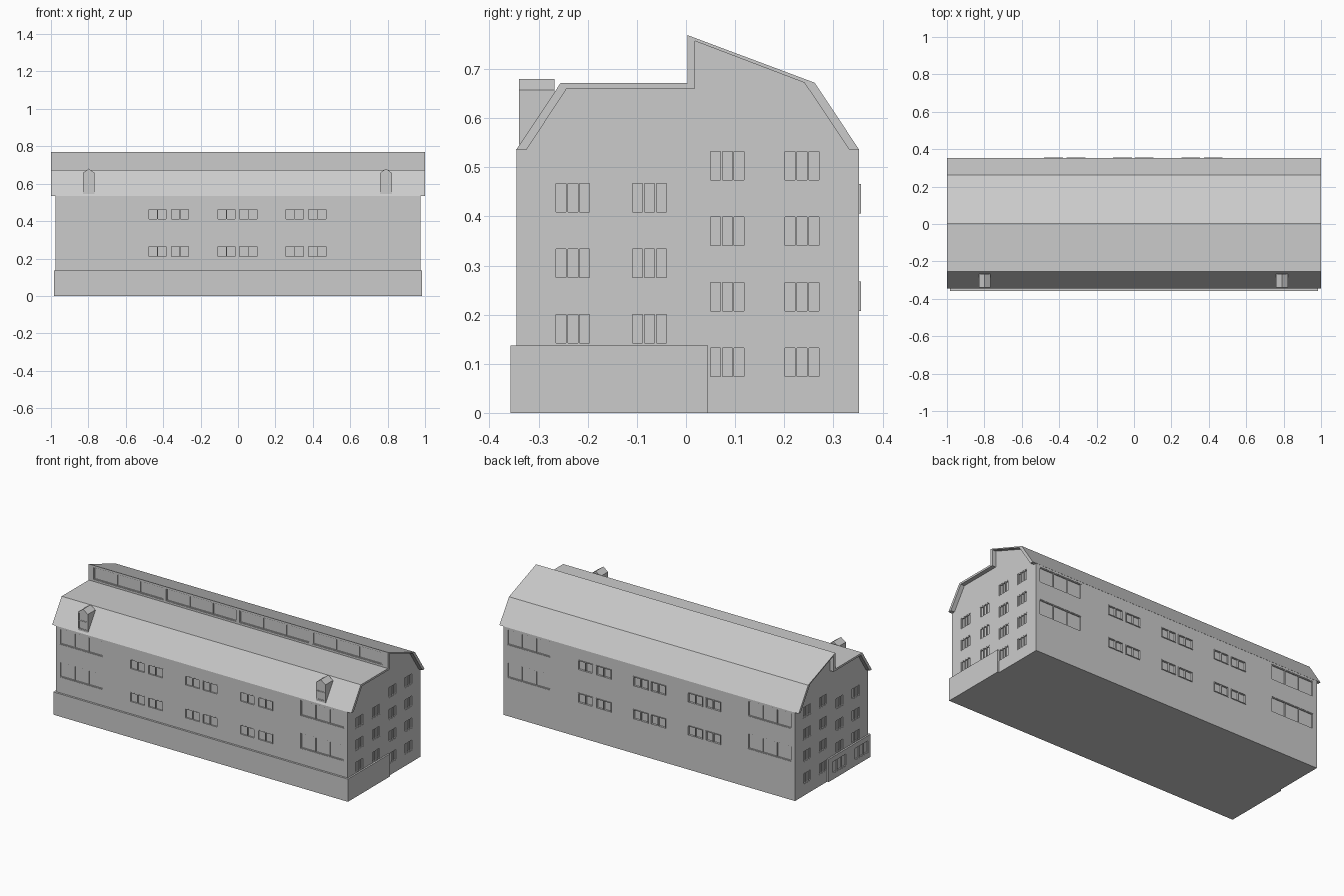
import bpy, bmesh
from mathutils import Matrix, Vector

cube = bpy.data.objects.get("Cube")
if cube:
    bpy.data.objects.remove(cube, do_unlink=True)

grey = bpy.data.materials.new("light_grey")
grey.use_nodes = True
grey.diffuse_color = (0.6, 0.6, 0.6, 1)
grey.node_tree.nodes["Principled BSDF"].inputs["Base Color"].default_value = (0.6, 0.6, 0.6, 1)


def make_object(name, bm):
    bmesh.ops.recalc_face_normals(bm, faces=bm.faces)
    mesh = bpy.data.meshes.new(name)
    bm.to_mesh(mesh)
    bm.free()
    mesh.materials.append(grey)
    obj = bpy.data.objects.new(name, mesh)
    bpy.context.scene.collection.objects.link(obj)
    return obj


def add_box(bm, low, high, frame=Matrix()):
    low, high = Vector(low), Vector(high)
    scale = Matrix.Diagonal((*(high - low), 1))
    bmesh.ops.create_cube(bm, size=1, matrix=frame @ Matrix.Translation((low + high) / 2) @ scale)


def extrude_profile(name, points, axis, start, end):
    """Extrude a closed outline along x (points are y, z) or y (points are x, z)."""
    bm = bmesh.new()
    place = (lambda a, b: (start, a, b)) if axis == "x" else (lambda a, b: (a, start, b))
    face = bm.faces.new([bm.verts.new(place(*p)) for p in points])
    moved = bmesh.ops.extrude_face_region(bm, geom=[face])["geom"]
    step = (end - start, 0, 0) if axis == "x" else (0, end - start, 0)
    bmesh.ops.translate(bm, vec=step, verts=[v for v in moved if isinstance(v, bmesh.types.BMVert)])
    return make_object(name, bm)


def wall_frame(across, normal, origin):
    """Local axes: x along the wall, y up, z outwards."""
    rot = Matrix((across, (0, 0, 1), normal)).transposed().to_4x4()
    return Matrix.Translation(origin) @ rot


def add_window(cutter, bars, frame, u, v, panes, proud, bar=0.004, depth=0.008):
    """Cut an opening and fill it with a frame and upright bars."""
    (u0, u1), (v0, v1) = u, v
    add_box(cutter, (u0, v0, -depth), (u1, v1, 0.02), frame)
    for i in range(panes + 1):
        left = u0 + (u1 - u0 - bar) * i / panes
        add_box(bars, (left, v0, -depth), (left + bar, v1, proud), frame)
    for low in (v0, v1 - bar):
        add_box(bars, (u0, low, -depth), (u1, low + bar, proud), frame)


def cut(obj, bm):
    """Subtract the collected openings and keep the result."""
    cutter = make_object("opening_cutter", bm)
    cutter.hide_render = True
    mod = obj.modifiers.new("openings", "BOOLEAN")
    mod.operation = "DIFFERENCE"
    mod.solver = "EXACT"
    mod.object = cutter
    bpy.context.view_layer.update()
    graph = bpy.context.evaluated_depsgraph_get()
    result = bpy.data.meshes.new_from_object(obj.evaluated_get(graph))
    obj.modifiers.clear()
    obj.data = result
    bpy.data.objects.remove(cutter, do_unlink=True)


# Main walls and roof shell
outer = [(-0.346, 0.535), (-0.255, 0.672), (0.003, 0.672), (0.003, 0.769), (0.262, 0.672), (0.353, 0.535)]
inner = [(-0.325, 0.535), (-0.243, 0.66), (0.018, 0.66), (0.018, 0.757), (0.241, 0.672), (0.333, 0.535)]
walls = extrude_profile("walls", [(-0.345, 0), (-0.345, 0.535)] + inner + [(0.352, 0.535), (0.352, 0)],
                        "x", -0.975, 0.975)
roof = extrude_profile("roof", outer + inner[::-1], "x", -1, 1)

# Plinth around the front
bm = bmesh.new()
add_box(bm, (-0.985, -0.357, 0), (0.985, 0.045, 0.137))
plinth = make_object("plinth", bm)

# Wall directions
front = wall_frame((1, 0, 0), (0, -1, 0), (0, -0.345, 0))
back = wall_frame((1, 0, 0), (0, 1, 0), (0, 0.352, 0))
right_end = wall_frame((0, 1, 0), (1, 0, 0), (0.975, 0, 0))
left_end = wall_frame((0, 1, 0), (-1, 0, 0), (-0.975, 0, 0))

cutter = bmesh.new()

# Small paired windows and large end windows on both long walls
long_bars = bmesh.new()
for frame, proud in ((front, 0.0005), (back, 0.004)):
    for z in (0.207, 0.406):
        for x in (-0.48, -0.36, -0.112, 0.005, 0.253, 0.374):
            add_window(cutter, long_bars, frame, (x, x + 0.1), (z, z + 0.06), 2, proud)
    for z in (0.232, 0.43):
        for x in (-0.95, 0.66):
            add_window(cutter, long_bars, frame, (x, x + 0.29), (z, z + 0.093), 3, -0.002)
make_object("long_wall_window_frames", long_bars)

# Staggered windows on both end walls
end_bars = bmesh.new()
for frame in (right_end, left_end):
    for y, base, count in ((-0.269, 0.138, 3), (-0.113, 0.138, 3), (0.0455, 0.07, 4), (0.198, 0.07, 4)):
        for row in range(count):
            z = base + row * 0.1333
            add_window(cutter, end_bars, frame, (y, y + 0.077), (z, z + 0.066), 3, -0.001)
make_object("end_wall_window_frames", end_bars)
cut(walls, cutter)

# Basement windows in one end of the plinth
cutter, bars = bmesh.new(), bmesh.new()
plinth_end = wall_frame((0, 1, 0), (-1, 0, 0), (-0.985, 0, 0))
for y in (-0.335, -0.125):
    add_window(cutter, bars, plinth_end, (y, y + 0.13), (0.035, 0.11), 3, -0.001)
make_object("basement_window_frames", bars)
cut(plinth, cutter)

# Long skylight band in the upright roof step
cutter, bars = bmesh.new(), bmesh.new()
step = wall_frame((1, 0, 0), (0, -1, 0), (0, 0.003, 0))
for x in (-0.968, -0.483, 0.008, 0.495):
    add_window(cutter, bars, step, (x, x + 0.468), (0.684, 0.757), 3, -0.003)
make_object("skylight_frames", bars)
cut(roof, cutter)

# Small gabled dormers on the front slope
for name, x in (("right_dormer", -0.798), ("left_dormer", 0.791)):
    w = 0.032
    outline = [(x - w, 0.546), (x + w, 0.546), (x + w, 0.657), (x, 0.68), (x - w, 0.657)]
    dormer = extrude_profile(name, outline, "y", -0.34, -0.268)
    cutter, bars = bmesh.new(), bmesh.new()
    face = wall_frame((1, 0, 0), (0, -1, 0), (x, -0.34, 0))
    for low, high in ((0.556, 0.602), (0.606, 0.652)):
        add_window(cutter, bars, face, (-0.026, 0.026), (low, high), 1, -0.002, 0.003, 0.004)
    make_object(name + "_frames", bars)
    cut(dormer, cutter)
